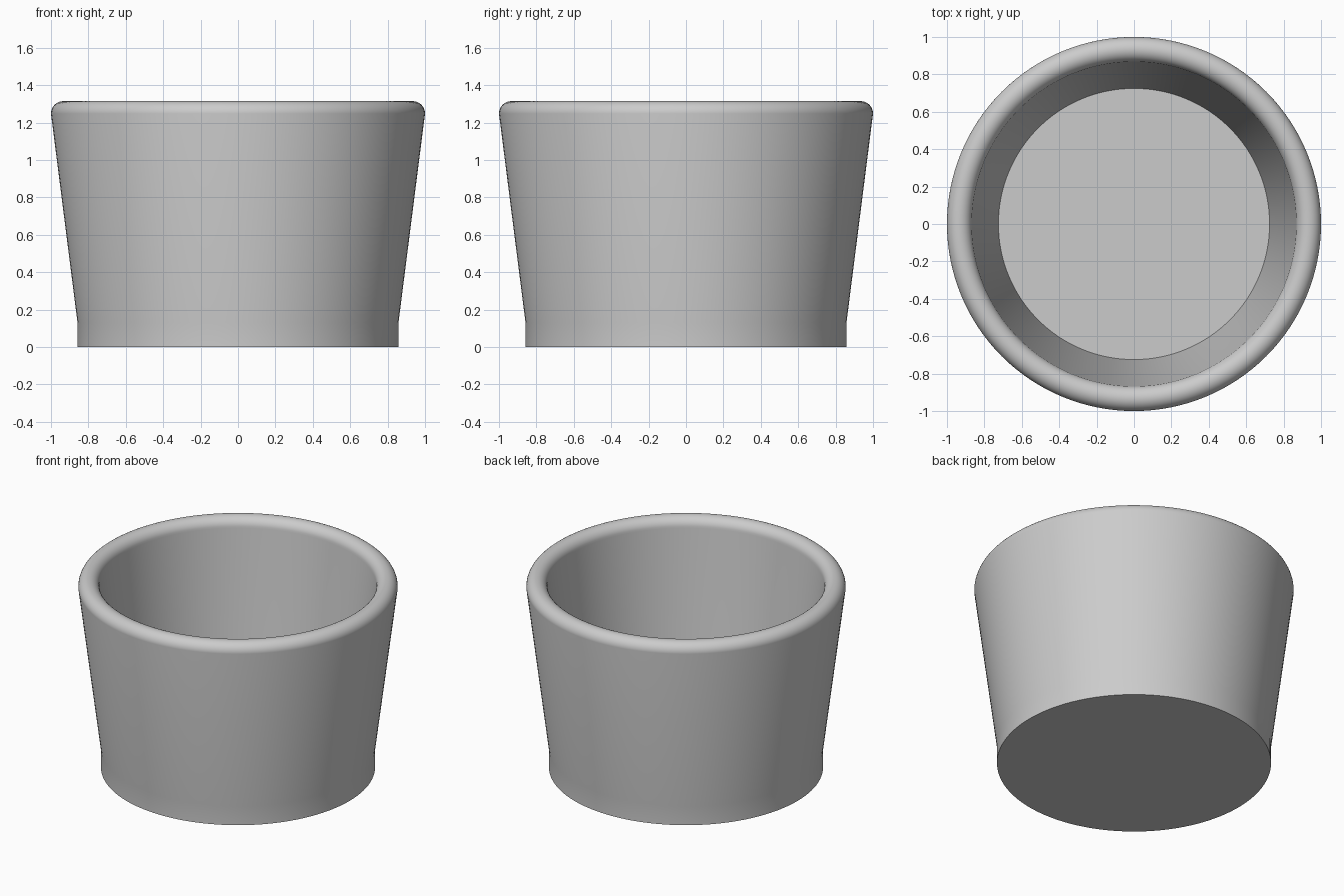
import bpy
import bmesh
import math

cube = bpy.data.objects.get("Cube")
if cube:
    bpy.data.objects.remove(cube, do_unlink=True)

# Plain grey
grey = bpy.data.materials.new("plain_grey")
grey.use_nodes = True
colour = (0.6, 0.6, 0.6, 1)
grey.diffuse_color = colour
grey.node_tree.nodes["Principled BSDF"].inputs["Base Color"].default_value = colour

SIDES = 128
BASE_R, RIM_R, WALL = 0.858, 1.0, 0.133
FOOT_Z, TOP_Z = 0.13, 1.315
ROUND = WALL / 2
RIM_Z = TOP_Z - ROUND

# Outer profile: straight foot, flared wall, fully rounded lip, inner wall
profile = [(BASE_R, 0), (BASE_R, FOOT_Z)]
for i in range(17):
    a = math.pi * i / 16
    profile.append((RIM_R - ROUND + ROUND * math.cos(a), RIM_Z + ROUND * math.sin(a)))
profile.append((BASE_R - WALL, FOOT_Z))

# Spin the profile into rings, then cap the underside and the inner floor
bm = bmesh.new()
rings = []
for r, z in profile:
    rings.append([bm.verts.new((r * math.cos(math.tau * k / SIDES),
                                r * math.sin(math.tau * k / SIDES), z))
                  for k in range(SIDES)])
for low, high in zip(rings, rings[1:]):
    for k in range(SIDES):
        n = (k + 1) % SIDES
        bm.faces.new((low[k], low[n], high[n], high[k]))
bm.faces.new(rings[0][::-1])
bm.faces.new(rings[-1])
bmesh.ops.recalc_face_normals(bm, faces=bm.faces)

mesh = bpy.data.meshes.new("round_cup")
bm.to_mesh(mesh)
bm.free()
mesh.materials.append(grey)
cup = bpy.data.objects.new("round_cup", mesh)
bpy.context.collection.objects.link(cup)

# Smooth walls with sharp edges at the base and floor
bpy.ops.object.select_all(action="DESELECT")
cup.select_set(True)
bpy.context.view_layer.objects.active = cup
bpy.ops.object.shade_smooth_by_angle(angle=math.radians(30))
